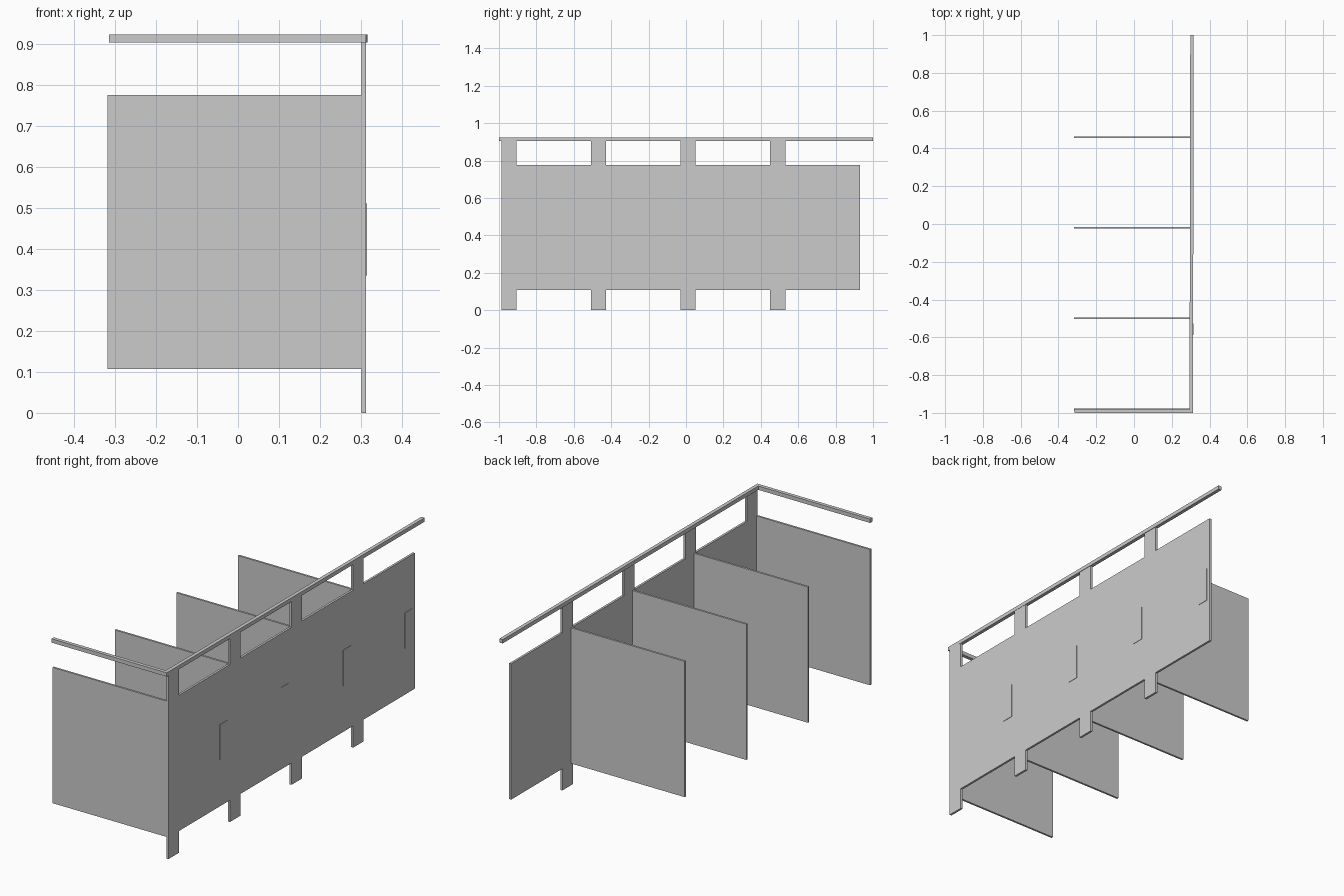
import bpy, bmesh

if "Cube" in bpy.data.objects:
    bpy.data.objects.remove(bpy.data.objects["Cube"])


def prism(name, outline, z0, z1):
    """Extrude a plan-view outline from z0 up to z1."""
    bm = bmesh.new()
    face = bm.faces.new([bm.verts.new((x, y, z0)) for x, y in outline])
    ext = bmesh.ops.extrude_face_region(bm, geom=[face])
    for v in ext["geom"]:
        if isinstance(v, bmesh.types.BMVert):
            v.co.z = z1
    bmesh.ops.recalc_face_normals(bm, faces=bm.faces[:])
    mesh = bpy.data.meshes.new(name)
    bm.to_mesh(mesh)
    bm.free()
    obj = bpy.data.objects.new(name, mesh)
    bpy.context.collection.objects.link(obj)
    return obj


def box(name, x0, x1, y0, y1, z0, z1):
    return prism(name, [(x0, y0), (x1, y0), (x1, y1), (x0, y1)], z0, z1)


PANEL_Z = (0.107, 0.775)
FRONT_X = (0.301, 0.312)
START, PITCH, POST_W = -0.987, 0.479, 0.081

for i in range(4):
    y = START + i * PITCH
    door_start = y + POST_W
    door_end = y + PITCH
    # Floor-to-rail post
    box(f"pilaster_{i + 1}", *FRONT_X, y, door_start, 0, 0.904)
    # Door filling the bay beside the post
    box(f"door_{i + 1}", *FRONT_X, door_start, door_end, *PANEL_Z)
    # Thin latch plate on the outside of the door
    box(f"latch_plate_{i + 1}", FRONT_X[1], FRONT_X[1] + 0.002,
        door_end - 0.08, door_end - 0.02, 0.335, 0.51)
    # Stall divider behind the post
    py = y if i == 0 else y + 0.004
    box(f"divider_panel_{i + 1}", -0.318, FRONT_X[0], py, py + 0.01, *PANEL_Z)

# L-shaped head rail with its short return at the near end, split at the mitre
outer, inner = (0.312, -1.0), (0.294, -0.982)
prism("head_rail_long", [outer, (0.316, 1.0), (0.298, 1.0), inner], 0.903, 0.922)
prism("head_rail_return", [(-0.315, -1.0), outer, inner, (-0.315, -0.982)], 0.903, 0.922)
